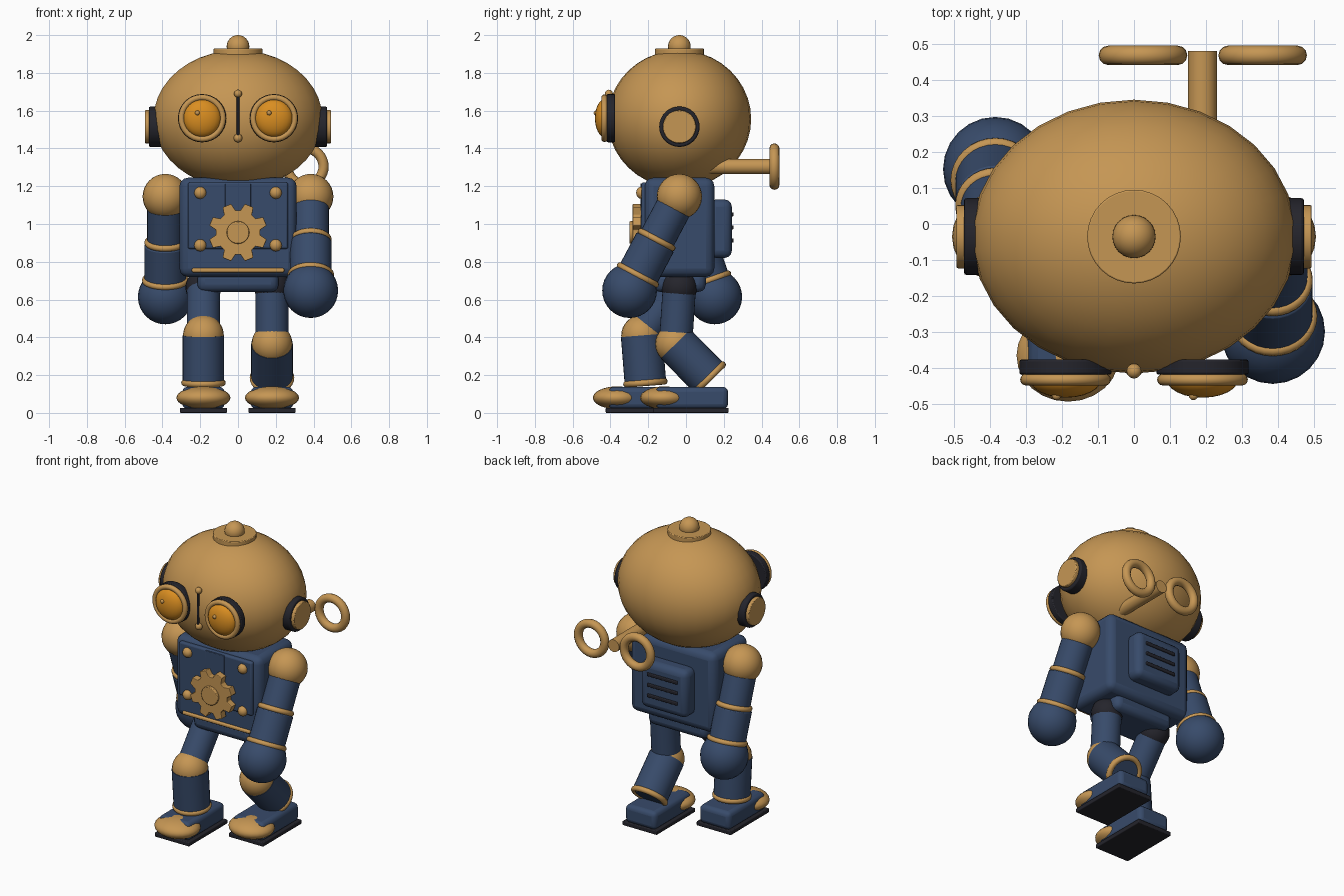
import bpy, bmesh, math
from mathutils import Vector

if "Cube" in bpy.data.objects:
    bpy.data.objects.remove(bpy.data.objects["Cube"])


def material(name, rgb):
    m = bpy.data.materials.new(name)
    m.diffuse_color = (*rgb, 1)
    m.use_nodes = True
    m.node_tree.nodes["Principled BSDF"].inputs["Base Color"].default_value = m.diffuse_color
    return m


BRASS = material("brass", (0.56, 0.305, 0.088))
BLUE = material("navy_blue", (0.039, 0.07, 0.145))
DARK = material("charcoal", (0.018, 0.018, 0.025))
AMBER = material("amber_glass", (0.70, 0.27, 0.015))
CY = -0.035          # y of the body's centre line


def finish(name, mat, bevel=0.0, segments=3):
    ob = bpy.context.object
    ob.name = name
    ob.data.materials.append(mat)
    bpy.ops.object.transform_apply(location=False, rotation=False, scale=True)
    if bevel:
        b = ob.modifiers.new("bevel", 'BEVEL')
        b.width, b.segments = bevel, segments
    bpy.ops.object.shade_smooth_by_angle(angle=math.radians(35))
    return ob


def ball(name, loc, radii, mat, seg=24):
    bpy.ops.mesh.primitive_uv_sphere_add(segments=seg, ring_count=seg * 2 // 3, location=loc)
    r = radii if isinstance(radii, tuple) else (radii,) * 3
    bpy.context.object.scale = r
    return finish(name, mat)


def box(name, lo, hi, mat, bevel=0.0):
    lo, hi = Vector(lo), Vector(hi)
    bpy.ops.mesh.primitive_cube_add(size=1, location=(lo + hi) / 2)
    bpy.context.object.scale = hi - lo
    return finish(name, mat, bevel)


def rod(name, a, b, r, mat, bevel=0.0):
    a, b = Vector(a), Vector(b)
    d = b - a
    bpy.ops.mesh.primitive_cylinder_add(vertices=32, radius=r, depth=d.length, location=(a + b) / 2,
                                        rotation=d.to_track_quat('Z', 'Y').to_euler())
    return finish(name, mat, bevel, 2)


def ring(name, loc, axis, major, minor, mat):
    bpy.ops.mesh.primitive_torus_add(major_segments=32, minor_segments=12, major_radius=major,
                                     minor_radius=minor, location=loc,
                                     rotation=Vector(axis).to_track_quat('Z', 'Y').to_euler())
    return finish(name, mat)


# Head, top cap and knob
ball("head", (0, CY, 1.555), (0.45, 0.38, 0.365), BRASS, 30)
rod("head_cap", (0, CY, 1.89), (0, CY, 1.928), 0.13, BRASS, 0.004)
ball("head_knob", (0, CY, 1.94), 0.06, BRASS)

# Ears and goggle eyes
for s, side in ((-1, "left"), (1, "right")):
    rod(side + "_ear_base", (s * 0.40, CY, 1.515), (s * 0.472, CY, 1.515), 0.107, DARK, 0.008)
    rod(side + "_ear_cap", (s * 0.46, CY, 1.515), (s * 0.493, CY, 1.515), 0.088, BRASS, 0.005)
    x = s * 0.19
    rod(side + "_eye_base", (x, -0.376, 1.56), (x, -0.418, 1.56), 0.128, DARK, 0.006)
    ring(side + "_eye_rim", (x, -0.432, 1.56), (0, 1, 0), 0.110, 0.016, BRASS)
    ball(side + "_eye_lens", (x, -0.43, 1.56), (0.1, 0.052, 0.1), AMBER)
    ball(side + "_eye_glint", (x - 0.025, -0.476, 1.588), 0.013, BRASS, 12)

# Thin nose bar between two beads
rod("nose_bar", (0, -0.413, 1.46), (0, -0.413, 1.68), 0.007, DARK)
ball("nose_bead_top", (0, -0.408, 1.69), 0.021, BRASS, 12)
ball("nose_bead_bottom", (0, -0.405, 1.455), 0.023, BRASS, 12)

# Torso, chest panel and pelvis
box("torso", (-0.31, -0.218, 0.72), (0.31, 0.15, 1.245), BLUE, 0.045)
box("chest_panel", (-0.265, -0.236, 0.868), (0.265, -0.20, 1.22), BLUE, 0.012)
box("chest_strip", (-0.068, -0.241, 0.875), (0.068, -0.22, 1.215), BLUE, 0.004)
box("waist_trim", (-0.245, -0.232, 0.744), (0.245, -0.20, 0.766), BRASS, 0.008)
box("pelvis", (-0.215, -0.175, 0.64), (0.215, 0.105, 0.75), BLUE, 0.04)
for x in (-0.2, 0.2):
    for z in (0.887, 1.165):
        ball("chest_bolt", (x, -0.236, z), (0.032, 0.028, 0.032), BRASS, 16)

# Chest gear: eight tapered teeth, extruded
bm = bmesh.new()
verts = []
for t in range(8):
    mid = math.radians(22.5 + 45 * t)
    for off, r in ((-16, 0.118), (-9, 0.156), (9, 0.156), (16, 0.118)):
        a = mid + math.radians(off)
        verts.append(bm.verts.new((r * math.cos(a), -0.283, 0.955 + r * math.sin(a))))
face = bm.faces.new(verts)
out = bmesh.ops.extrude_face_region(bm, geom=[face])["geom"]
bmesh.ops.translate(bm, verts=[v for v in out if isinstance(v, bmesh.types.BMVert)], vec=(0, 0.045, 0))
bmesh.ops.recalc_face_normals(bm, faces=bm.faces)
me = bpy.data.meshes.new("chest_gear")
bm.to_mesh(me)
bm.free()
me.materials.append(BRASS)
gear = bpy.data.objects.new("chest_gear", me)
bpy.context.collection.objects.link(gear)
gb = gear.modifiers.new("bevel", 'BEVEL')
gb.width, gb.segments = 0.004, 2
rod("gear_hub", (0, -0.26, 0.955), (0, -0.299, 0.955), 0.06, BRASS, 0.005)

# Back pack with vents
box("back_pack", (-0.17, 0.12, 0.82), (0.17, 0.243, 1.13), BLUE, 0.04)
for z in (0.913, 0.982, 1.051):
    box("pack_vent", (-0.11, 0.23, z - 0.011), (0.11, 0.252, z + 0.011), DARK, 0.005)

# Winding key
rod("key_shaft", (0.19, 0.1, 1.304), (0.19, 0.48, 1.304), 0.04, BRASS)
for x in (0.025, 0.357):
    ring("key_loop", (x, 0.468, 1.304), (0, 1, 0), 0.096, 0.027, BRASS)


# Arms: straight, swung in opposite directions
def arm(side, x, hand_y, hand_z):
    top = Vector((x, CY, 1.145))
    d = (Vector((x, hand_y, hand_z)) - top).normalized()
    at = lambda t: top + d * t
    ball(side + "_shoulder", top, 0.12, BRASS)
    rod(side + "_upper_arm", top, at(0.27), 0.096, BLUE)
    ring(side + "_elbow_band", at(0.258), d, 0.094, 0.017, BRASS)
    rod(side + "_forearm", at(0.272), at(0.5), 0.111, BLUE, 0.006)
    ring(side + "_wrist_band", at(0.47), d, 0.107, 0.017, BRASS)
    ball(side + "_hand", at(0.563), 0.145, BLUE)


arm("left", -0.385, 0.15, 0.62)
arm("right", 0.385, -0.30, 0.645)


# Legs and feet in a walking pose; foot_y is the middle of the sole
def leg(side, x, knee, ankle, foot_y):
    hip = Vector((x, CY, 0.665))
    k, a = Vector((x, *knee)), Vector((x, *ankle))
    d = (a - k).normalized()
    ball(side + "_hip", hip, 0.095, DARK)
    rod(side + "_thigh", hip + (k - hip) * 0.08, k, 0.088, BLUE)
    ball(side + "_knee", k, 0.108, BRASS)
    rod(side + "_shin", k, a + d * 0.01, 0.11, BLUE)
    ring(side + "_ankle_band", a, d, 0.1, 0.018, BRASS)
    box(side + "_sole", (x - 0.125, foot_y - 0.2, 0), (x + 0.125, foot_y + 0.2, 0.027), DARK, 0.005)
    box(side + "_foot", (x - 0.112, foot_y - 0.185, 0.02), (x + 0.112, foot_y + 0.198, 0.138), BLUE, 0.028)
    ball(side + "_toe_cap", (x, foot_y - 0.14, 0.08), (0.143, 0.128, 0.06), BRASS)


leg("left", -0.183, (-0.235, 0.41), (-0.215, 0.16), -0.225)
leg("right", 0.18, (-0.055, 0.365), (0.122, 0.185), 0.025)
